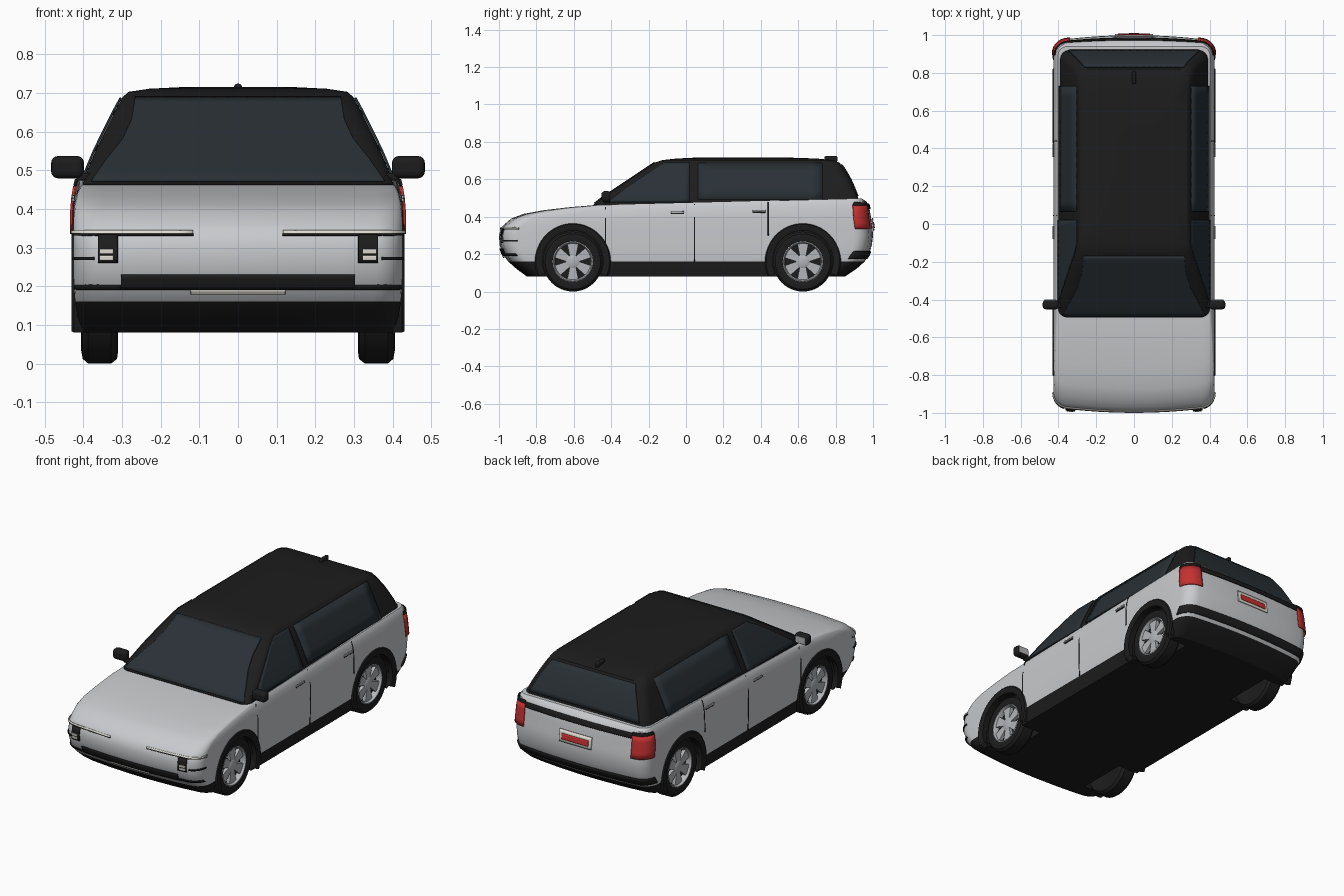
import bpy, bmesh
from math import sin, cos, pi, sqrt, radians, hypot

if "Cube" in bpy.data.objects:
    bpy.data.objects.remove(bpy.data.objects["Cube"])

def material(name, *rgb):
    m = bpy.data.materials.new(name)
    m.diffuse_color = (*rgb, 1)
    m.use_nodes = True
    m.node_tree.nodes["Principled BSDF"].inputs["Base Color"].default_value = m.diffuse_color
    return m

SILVER = material("silver_paint", .58, .59, .61)
BLACK = material("black_trim", .012, .012, .012)
GLASS = material("dark_glass", .022, .03, .036)
RED = material("red_lens", .55, .03, .03)
ALLOY = material("alloy", .45, .46, .48)
PALE = material("pale_lens", .75, .73, .66)

def make(name, verts, faces, *mats):
    me = bpy.data.meshes.new(name)
    me.from_pydata(verts, [], faces)
    bm = bmesh.new()
    bm.from_mesh(me)
    bmesh.ops.remove_doubles(bm, verts=bm.verts, dist=1e-5)
    bmesh.ops.recalc_face_normals(bm, faces=bm.faces)
    bm.to_mesh(me)
    bm.free()
    for m in mats:
        me.materials.append(m)
    ob = bpy.data.objects.new(name, me)
    bpy.context.collection.objects.link(ob)
    return ob

# Horizontal sections: z, front y, back y, half width, corner radius, bow of the ends
BODY = [(.08, -.85, .85, .405, .07, .03), (.12, -.905, .91, .415, .07, .03),
        (.16, -.95, .955, .422, .07, .03), (.20, -.98, .98, .425, .07, .03),
        (.25, -.997, .994, .426, .07, .03), (.30, -1, 1, .426, .07, .03),
        (.34, -.99, .997, .426, .07, .03), (.36, -.97, .993, .426, .07, .03),
        (.39, -.935, .988, .425, .07, .03), (.415, -.87, .982, .422, .07, .025),
        (.435, -.76, .975, .417, .07, .02), (.45, -.63, .963, .412, .06, .01),
        (.462, -.49, .94, .403, .05, 0)]
CABIN = [(.44, -.49, .92, .402, .05, 0), (.465, -.495, .925, .402, .05, 0),
         (.50, -.45, .92, .39, .05, 0), (.55, -.375, .90, .369, .05, 0),
         (.60, -.30, .878, .345, .05, 0), (.65, -.225, .85, .32, .05, 0),
         (.69, -.165, .82, .298, .05, 0), (.703, -.125, .78, .283, .05, 0),
         (.711, -.05, .70, .23, .05, 0), (.716, .05, .55, .13, .05, 0)]

def section(T, z):
    for a, b in zip(T, T[1:]):
        if z <= b[0]:
            t = (z - a[0]) / (b[0] - a[0])
            return [p + (q - p) * t for p, q in zip(a, b)][1:]
    return T[-1][1:]

def end_y(T, x, z, s):
    yf, yb, w, r, bow = section(T, z)
    c = max(0, abs(x) - (w - r))
    d = bow * (x / w) ** 2 + r - sqrt(max(0, r * r - c * c))
    return yf + d if s < 0 else yb - d

def lift(T, y, z):
    # the beltline rises towards the back
    if T is CABIN:
        return z
    return z + .035 * min(1, max(0, (y + .45) / 1.35)) * min(1, max(0, (z - .34) / .12))

def loft(name, T, *mats):
    rings = []
    for row in T:
        z, w, r = row[0], row[3], row[4]
        xs = [(w - r) * k / 4 for k in range(4)] + [w - r + r * sin(pi / 2 * k / 6) for k in range(7)]
        f = [(x, end_y(T, x, z, -1)) for x in xs]
        b = [(x, end_y(T, x, z, 1)) for x in reversed(xs)]
        y0, y1 = f[-1][1], b[0][1]
        half = f + [(w, y0 + (y1 - y0) * k / 9) for k in range(1, 9)] + b
        full = half + [(-x, y) for x, y in reversed(half[1:-1])]
        rings.append([(x, y, lift(T, y, z)) for x, y in full])
    n = len(rings[0])
    faces = [(i * n + j, i * n + (j + 1) % n, (i + 1) * n + (j + 1) % n, (i + 1) * n + j)
             for i in range(len(rings) - 1) for j in range(n)]
    faces += [tuple(range(n)), tuple(range((len(rings) - 1) * n, len(rings) * n))]
    return make(name, sum(rings, []), faces, *mats)

def patch(name, T, side, rows, mat, off=.004, mirror=True):
    """Thin panel on a lofted surface; rows are (z, start, end) along x (ends) or y (sides)."""
    lines = []
    for p, q in zip(rows, rows[1:]):
        lines += [[a + (b - a) * k / 4 for a, b in zip(p, q)] for k in range(4)]
    lines.append(rows[-1])
    verts, n = [], 13
    for z, a, b in lines:
        w = section(T, z)[2]
        for k in range(n):
            if side == 'side':
                y = a + (b - a) * k / (n - 1)
                verts.append((w + off, y, lift(T, y, z)))
            else:
                s = -1 if side == 'front' else 1
                x = min(w, a + (b - a) * sin(pi / 2 * k / (n - 1)))
                y = end_y(T, x, z, s)
                verts.append((x * (1 + off / w), y + s * off, lift(T, y, z)))
    faces = [(i * n + k, i * n + k + 1, (i + 1) * n + k + 1, (i + 1) * n + k)
             for i in range(len(lines) - 1) for k in range(n - 1)]
    if mirror:
        m = len(verts)
        verts += [(-x, y, z) for x, y, z in verts]
        faces += [tuple(i + m for i in f) for f in faces]
    ob = make(name, verts, faces, mat)
    mod = ob.modifiers.new("thickness", 'SOLIDIFY')
    mod.thickness, mod.offset = .006, 0
    return ob

def box(name, c, size, mat, bevel=0):
    v = [(c[0] + size[0] * i / 2, c[1] + size[1] * j / 2, c[2] + size[2] * k / 2)
         for i in (-1, 1) for j in (-1, 1) for k in (-1, 1)]
    ob = make(name, v, [(0, 1, 3, 2), (4, 5, 7, 6), (0, 1, 5, 4), (2, 3, 7, 6), (0, 2, 6, 4), (1, 3, 7, 5)], mat)
    if bevel:
        mod = ob.modifiers.new("bevel", 'BEVEL')
        mod.width, mod.segments = bevel, 4
    return ob

def lathe(profile, n=48, a0=0, a1=2 * pi):
    """Turn an (x, radius) profile around the x axis."""
    m = len(profile)
    verts = [(x, r * cos(a0 + (a1 - a0) * i / n), r * sin(a0 + (a1 - a0) * i / n))
             for i in range(n + 1) for x, r in profile]
    return verts, [(i * m + k, i * m + k + 1, (i + 1) * m + k + 1, (i + 1) * m + k)
                   for i in range(n) for k in range(m - 1)]

# Lower body with wheel wells cut out
WHEELS = (-.605, .625)
body = loft("lower_body", BODY, SILVER, BLACK)
bpy.context.view_layer.objects.active = body
for y in WHEELS:
    for s in (-1, 1):
        v, f = lathe([(.28, 0), (.28, .168), (.5, .168), (.5, 0)])
        cut = make("wheel_well_cutter", [(s * a, b + y, c + .163) for a, b, c in v], f)
        cut.hide_render = True
        mod = body.modifiers.new("well", 'BOOLEAN')
        mod.operation, mod.object, mod.solver = 'DIFFERENCE', cut, 'EXACT'
        bpy.ops.object.modifier_apply(modifier=mod.name)
        bpy.data.objects.remove(cut)
for p in body.data.polygons:
    c = p.center
    well = abs(c.x) < .4 and any(hypot(c.y - y, c.z - .163) < .172 for y in WHEELS)
    p.material_index = 1 if c.z < .16 or well else 0

# Cabin and glazing
loft("cabin", CABIN, BLACK)
patch("windscreen", CABIN, 'front', [(.472, 0, .375), (.53, 0, .335), (.58, 0, .295), (.63, 0, .272), (.69, 0, .262)], GLASS)
patch("rear_window", CABIN, 'back', [(.51, 0, .345), (.60, 0, .305), (.68, 0, .26)], GLASS)
patch("front_side_window", CABIN, 'side', [(.478, -.42, .02), (.55, -.325, .02), (.65, -.18, .02), (.688, -.11, .02)], GLASS)
patch("rear_side_window", CABIN, 'side', [(.492, .065, .73), (.685, .065, .73)], GLASS)

# Door gaps and handles
for y, z0, z1 in ((-.43, .16, .45), (.045, .16, .455), (.44, .30, .455)):
    patch("door_gap", BODY, 'side', [(z0, y - .003, y + .003), (z1, y - .003, y + .003)], BLACK, -.001)
for y in (-.045, .39):
    patch("door_handle", BODY, 'side', [(.413, y - .035, y + .035), (.421, y - .035, y + .035)], ALLOY, .005)
    patch("handle_recess", BODY, 'side', [(.408, y - .035, y + .035), (.413, y - .035, y + .035)], BLACK, 0)

# Front details
patch("grille", BODY, 'front', [(.192, 0, .30), (.23, 0, .30)], BLACK)
patch("lower_grille_strip", BODY, 'front', [(.180, 0, .12), (.190, 0, .12)], PALE, .008)
patch("light_bar", BODY, 'front', [(.336, .115, .426), (.343, .115, .426)], PALE)
patch("light_bar_gap", BODY, 'front', [(.331, .115, .426), (.336, .115, .426)], BLACK, .002)
patch("headlamp_housing", BODY, 'front', [(.26, .307, .357), (.333, .307, .357)], BLACK, .006)
for z in (.267, .284):
    patch("headlamp_lens", BODY, 'front', [(z, .315, .35), (z + .012, .315, .35)], PALE, .01)
patch("bumper_seam", BODY, 'front', [(.268, .37, .426), (.276, .37, .426)], BLACK, .002)
patch("bumper_corner_slot", BODY, 'front', [(.192, .30, .42), (.203, .30, .42)], BLACK, .002)

# Rear details
patch("tail_light", BODY, 'back', [(.335, .335, .426), (.432, .335, .426)], RED, .006)
patch("tail_light_cap", BODY, 'back', [(.433, .335, .42), (.446, .335, .42)], BLACK, .006)
patch("tailgate_band", BODY, 'back', [(.418, 0, .335), (.44, 0, .335)], BLACK, .004)
patch("rear_bumper_insert", BODY, 'back', [(.175, 0, .425), (.215, 0, .425)], BLACK, .003)
patch("rear_plate_frame", BODY, 'back', [(.325, 0, .10), (.38, 0, .10)], PALE, .006)
patch("rear_plate", BODY, 'back', [(.34, 0, .082), (.365, 0, .082)], RED, .01)

# Mirrors and roof fin
for s in (-1, 1):
    box("mirror_housing", (s * .441, -.427, .508), (.085, .05, .058), BLACK, .018)
    box("mirror_glass", (s * .443, -.402, .508), (.06, .004, .038), ALLOY)
    box("mirror_arm", (s * .398, -.425, .483), (.04, .035, .02), BLACK, .006)
box("roof_fin", (0, .775, .709), (.02, .07, .03), BLACK, .008)

# Wheel arch trims
for y in WHEELS:
    for s in (-1, 1):
        v, f = lathe([(.40, .162), (.427, .162), (.431, .17), (.431, .196), (.424, .203), (.40, .203), (.40, .162)],
                     40, radians(-24), radians(204))
        make("arch_trim", [(s * a, b + y, c + .163) for a, b, c in v], f, BLACK)

# Wheels: one set of meshes shared by four positions
tyre = lathe([(.32, 0), (.32, .10), (.31, .125), (.313, .148), (.328, .16), (.388, .16), (.402, .148),
              (.406, .125), (.40, .107), (.37, .10), (.37, 0)])
rim = lathe([(.36, .108), (.40, .109), (.402, .103), (.392, .097), (.36, .094)])
hub = lathe([(.36, .034), (.39, .034), (.394, .026), (.394, 0)], 24)
sv, sf = [], []
for i in range(6):
    a, m = i * pi / 3 + pi / 6, len(sv)
    for x in (.362, .39):
        for r, h in ((.02, .015), (.02, -.015), (.1, -.031), (.1, .031)):
            sv.append((x, r * cos(a) - h * sin(a), r * sin(a) + h * cos(a)))
    sf += [tuple(m + k for k in q) for q in ((0, 1, 2, 3), (4, 5, 6, 7), (0, 1, 5, 4), (1, 2, 6, 5), (2, 3, 7, 6), (3, 0, 4, 7))]
for name, (v, f), mat in (("tyre", tyre, BLACK), ("rim", rim, ALLOY), ("hub", hub, ALLOY), ("spokes", (sv, sf), ALLOY)):
    first = make(name, v, f, mat)
    for y in WHEELS:
        for s in (0, pi):
            ob = first if (y, s) == (WHEELS[0], 0) else first.copy()
            if ob is not first:
                bpy.context.collection.objects.link(ob)
            ob.location, ob.rotation_euler.z = (0, y, .16), s

# Smooth shading with crisp edges
bpy.ops.object.select_all(action='SELECT')
bpy.ops.object.shade_smooth_by_angle(angle=radians(32))
